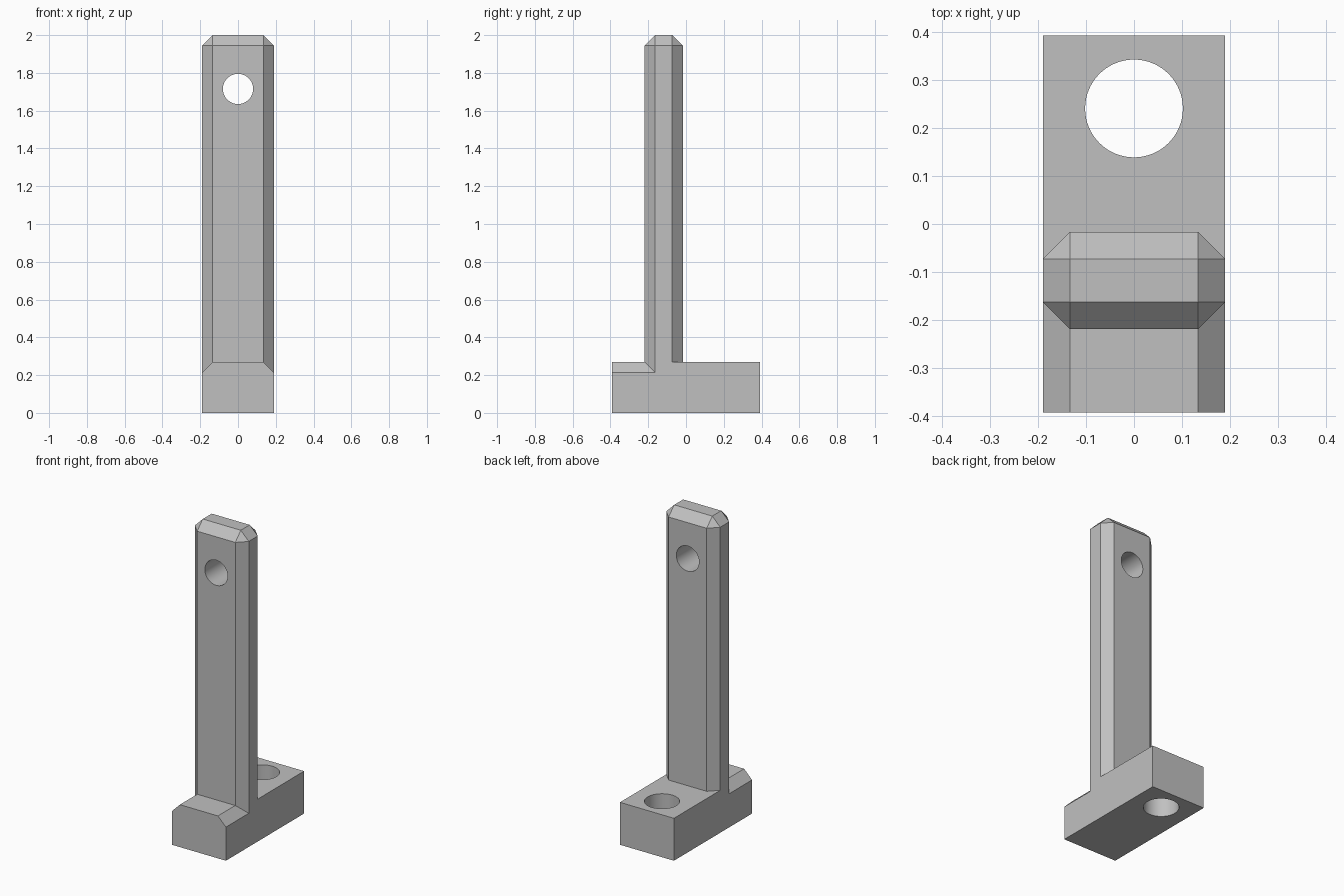
import bpy, bmesh, math
from mathutils import Matrix, Vector

if "Cube" in bpy.data.objects:
    bpy.data.objects.remove(bpy.data.objects["Cube"])

HALF_W, HALF_D, BASE_H = 0.19, 0.393, 0.27
POST_FRONT, POST_BACK, TOP = -0.219, -0.017, 2.0
CHAMFER = 0.056

grey = bpy.data.materials.new("plain grey")
grey.use_nodes = True
colour = (0.53, 0.53, 0.53, 1)
grey.diffuse_color = colour
grey.node_tree.nodes["Principled BSDF"].inputs["Base Color"].default_value = colour


def finish(name, bm):
    mesh = bpy.data.meshes.new(name)
    bm.to_mesh(mesh)
    bm.free()
    mesh.materials.append(grey)
    obj = bpy.data.objects.new(name, mesh)
    bpy.context.collection.objects.link(obj)
    return obj


def box(low, high):
    low, high = Vector(low), Vector(high)
    bm = bmesh.new()
    bmesh.ops.create_cube(bm, size=1, matrix=Matrix.Translation((low + high) / 2)
                          @ Matrix.Diagonal((*(high - low), 1)))
    return bm


def rod(name, centre, radius, length, sides, along_y=False):
    bm = bmesh.new()
    turn = Matrix.Rotation(math.pi / 2 if along_y else 0, 4, "X")
    bmesh.ops.create_cone(bm, cap_ends=True, segments=sides, radius1=radius,
                          radius2=radius, depth=length,
                          matrix=Matrix.Translation(centre) @ turn)
    return finish(name, bm)


def combine(target, tool, operation):
    tool.hide_render = True
    mod = target.modifiers.new(operation.lower(), "BOOLEAN")
    mod.operation, mod.solver, mod.object = operation, "EXACT", tool
    bpy.context.view_layer.objects.active = target
    bpy.ops.object.modifier_apply(modifier=mod.name)
    bpy.data.objects.remove(tool)


# Base block, with the front half of its top side edges chamfered
bracket = finish("bracket", box((-HALF_W, -HALF_D, 0), (HALF_W, HALF_D, BASE_H)))
cut_end, cut_start = POST_FRONT + CHAMFER, -HALF_D - 0.1
for side in (-1, 1):
    cutter = rod("edge_cutter", (side * HALF_W, (cut_start + cut_end) / 2, BASE_H),
                 CHAMFER, cut_end - cut_start, 4, along_y=True)
    combine(bracket, cutter, "DIFFERENCE")

# Upright post, chamfered on every edge but the buried ones
bm = box((-HALF_W, POST_FRONT, BASE_H / 2), (HALF_W, POST_BACK, TOP))
edges = [e for e in bm.edges if max(v.co.z for v in e.verts) > BASE_H]
bmesh.ops.bevel(bm, geom=edges, offset=CHAMFER, offset_type="OFFSET",
                segments=1, affect="EDGES", profile=0.5)
combine(bracket, finish("post", bm), "UNION")

# Bolt hole in the base and cross hole near the top of the post
combine(bracket, rod("bolt_hole", (0, 0.241, BASE_H / 2), 0.102, 1, 64), "DIFFERENCE")
combine(bracket, rod("cross_hole", (0, -0.118, 1.715), 0.08, 1, 64, along_y=True),
        "DIFFERENCE")

bpy.ops.object.select_all(action="DESELECT")
bracket.select_set(True)
bpy.context.view_layer.objects.active = bracket
bpy.ops.object.shade_smooth_by_angle(angle=math.radians(25))
